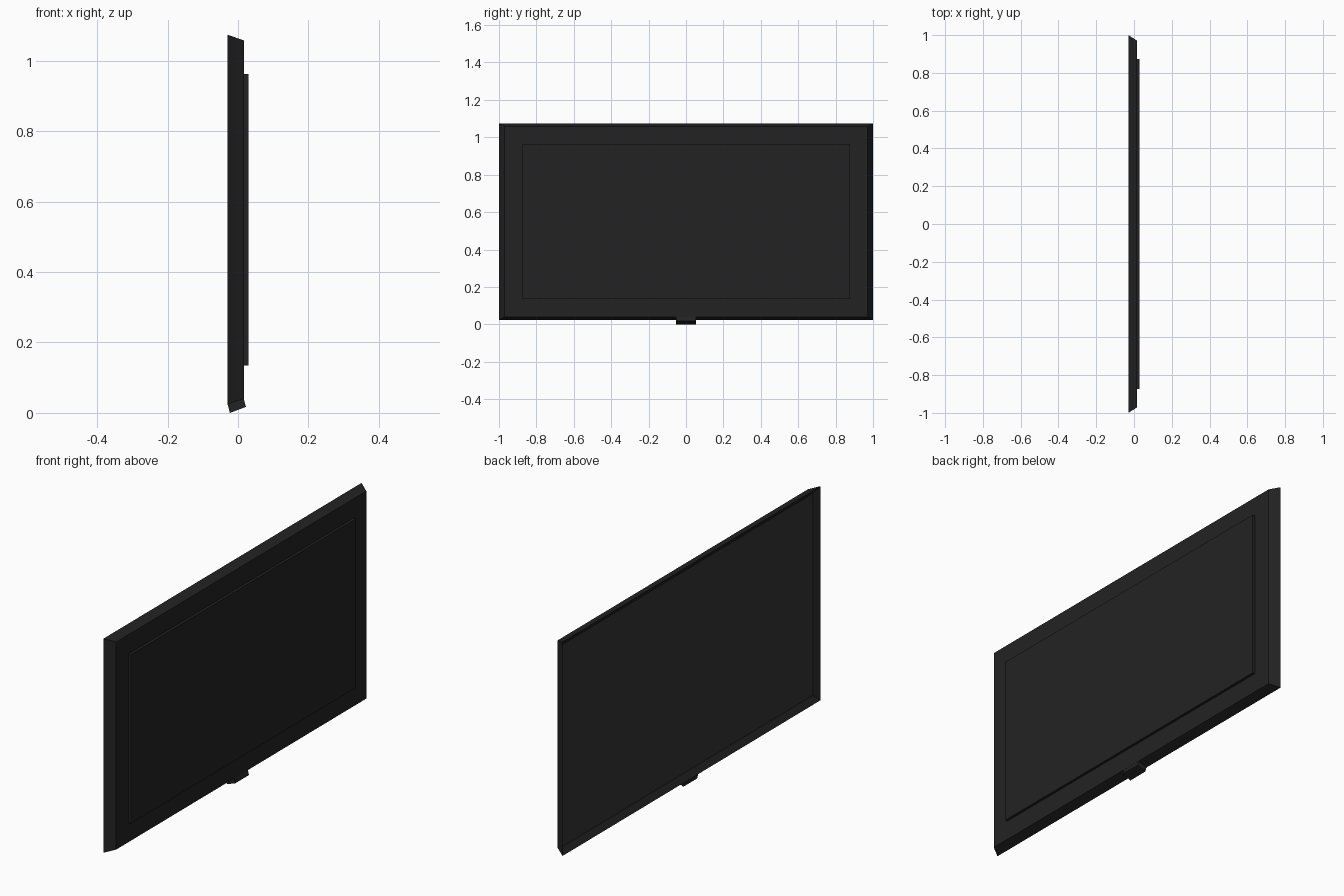
import bpy, bmesh
from mathutils import Vector

if "Cube" in bpy.data.objects:
    bpy.data.objects.remove(bpy.data.objects["Cube"])


def material(name, value):
    m = bpy.data.materials.new(name)
    m.diffuse_color = (value, value, value, 1)
    m.use_nodes = True
    m.node_tree.nodes["Principled BSDF"].inputs["Base Color"].default_value = m.diffuse_color
    return m


black = material("black_plastic", 0.0165)
grey = material("dark_screen", 0.034)


def loft(name, rings, mats):
    """Closed solid through two four-point rings, capped at both ends."""
    bm = bmesh.new()
    a, b = [[bm.verts.new(p) for p in ring] for ring in rings]
    caps = [bm.faces.new(a), bm.faces.new(b[::-1])]
    for i in range(4):
        j = (i + 1) % 4
        bm.faces.new((a[j], a[i], b[i], b[j]))
    bmesh.ops.recalc_face_normals(bm, faces=bm.faces[:])
    return bm, caps


def finish(name, bm, mats):
    me = bpy.data.meshes.new(name)
    bm.to_mesh(me)
    bm.free()
    for m in mats:
        me.materials.append(m)
    ob = bpy.data.objects.new(name, me)
    bpy.context.collection.objects.link(ob)
    return ob


def rect(x, y, z0, z1):
    return [(x, -y, z0), (x, y, z0), (x, y, z1), (x, -y, z1)]


# Tapered housing; its viewing side gets a thin bezel and a recessed screen
bm, caps = loft("housing", (rect(-0.03, 1.0, 0.024, 1.074),
                            rect(0.017, 0.97, 0.04, 1.058)), None)
screen = caps[0]
bmesh.ops.inset_region(bm, faces=[screen], thickness=0.03, use_even_offset=True)
bmesh.ops.translate(bm, verts=screen.verts[:], vec=Vector((0.021, 0, 0)))
screen.material_index = 1
finish("housing", bm, [black, grey])

# Raised panel on the rear
bm, _ = loft("rear_panel", (rect(0.01, 0.873, 0.135, 0.963),
                            rect(0.03, 0.873, 0.135, 0.963)), None)
finish("rear_panel", bm, [black])

# Small tilted sensor block under the lower edge
profile = [(-0.023, 0.0), (0.0225, 0.017), (0.016, 0.042), (-0.0295, 0.0245)]
bm, _ = loft("sensor_block", [[(x, y, z) for x, z in profile]
                              for y in (-0.053, 0.053)], None)
finish("sensor_block", bm, [black])
